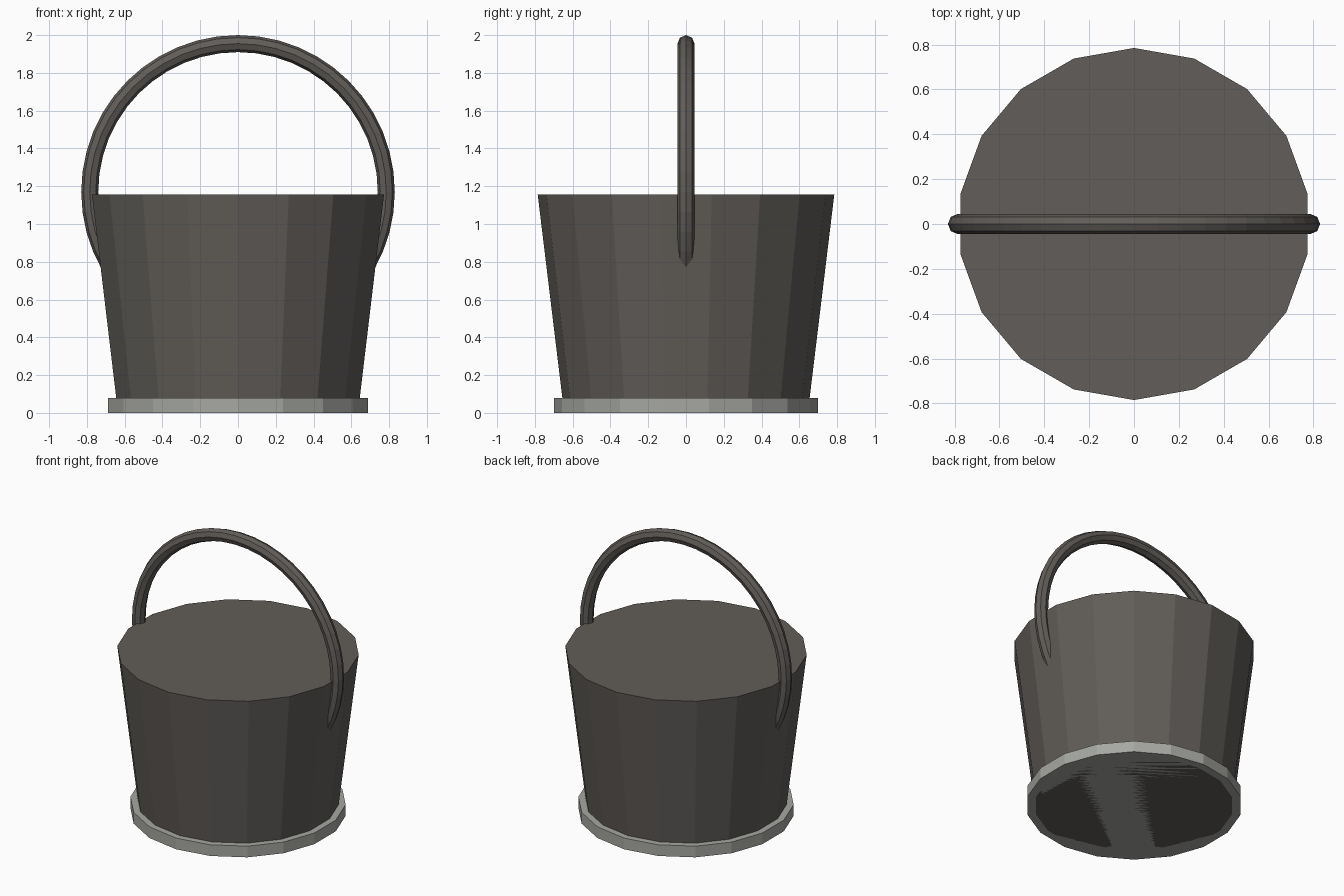
import bpy
import math

if "Cube" in bpy.data.objects:
    bpy.data.objects.remove(bpy.data.objects["Cube"])

SIDES = 18


def paint(name, colour):
    mat = bpy.data.materials.new(name)
    mat.diffuse_color = (*colour, 1)
    mat.use_nodes = True
    mat.node_tree.nodes["Principled BSDF"].inputs["Base Color"].default_value = mat.diffuse_color
    return mat


def finish(name, mat):
    obj = bpy.context.object
    obj.name = name
    obj.data.materials.append(mat)
    return obj


dark = paint("dark_iron", (0.12, 0.11, 0.10))
pale = paint("pale_metal", (0.38, 0.39, 0.36))

# Tapered, closed bucket body
H = 1.155
bpy.ops.mesh.primitive_cone_add(vertices=SIDES, radius1=0.645, radius2=0.785,
                                depth=H, location=(0, 0, H / 2))
finish("bucket_body", dark)

# Low foot disc around the bottom
bpy.ops.mesh.primitive_cylinder_add(vertices=SIDES, radius=0.70, depth=0.08,
                                    location=(0, 0, 0.04))
finish("base_band", pale)

# Upright hoop handle, its lower part buried in the body
bpy.ops.mesh.primitive_torus_add(major_segments=48, minor_segments=8,
                                 major_radius=0.785, minor_radius=0.045,
                                 location=(0, 0, 1.17),
                                 rotation=(math.pi / 2, 0, 0))
finish("handle", dark)
